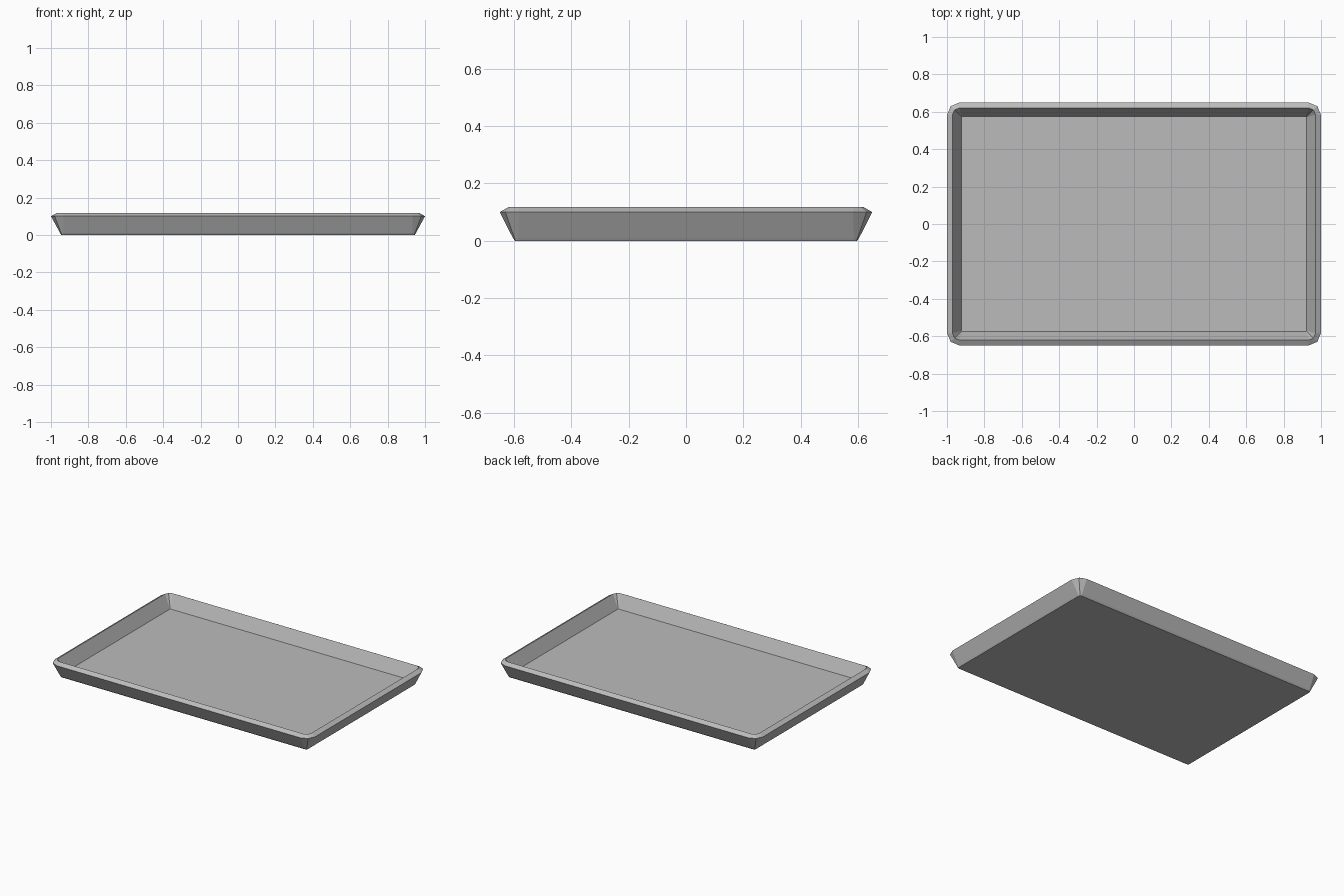
import bpy, bmesh
from math import cos, sin, pi

old = bpy.data.objects.get("Cube")
if old:
    bpy.data.objects.remove(old, do_unlink=True)

metal = bpy.data.materials.new("grey metal")
metal.use_nodes = True
grey = (0.5, 0.5, 0.5, 1)
metal.diffuse_color = grey
metal.node_tree.nodes["Principled BSDF"].inputs["Base Color"].default_value = grey

SEGMENTS = 2  # facets per corner


def ring(bm, hx, hy, z, r):
    """Rectangle with faceted round corners, counter-clockwise."""
    verts = []
    for i, (sx, sy) in enumerate([(1, 1), (-1, 1), (-1, -1), (1, -1)]):
        for k in range(SEGMENTS + 1):
            a = (i + k / SEGMENTS) * pi / 2
            verts.append(bm.verts.new((sx * (hx - r) + r * cos(a),
                                       sy * (hy - r) + r * sin(a), z)))
    return verts


# Half width, half depth, height, corner radius: underside to inner floor
sections = [
    (0.945, 0.597, 0.0, 0.01),    # underside
    (0.951, 0.604, 0.01, 0.018),  # foot edge
    (1.0, 0.65, 0.10, 0.068),     # outer rim
    (0.97, 0.62, 0.117, 0.035),   # rim ridge
    (0.922, 0.574, 0.03, 0.004),  # inner floor
]

# Tray
bm = bmesh.new()
rings = [ring(bm, *s) for s in sections]
for low, high in zip(rings, rings[1:]):
    n = len(low)
    for i in range(n):
        j = (i + 1) % n
        bm.faces.new((low[i], low[j], high[j], high[i]))
bm.faces.new(rings[0][::-1])
bm.faces.new(rings[-1])
bmesh.ops.recalc_face_normals(bm, faces=bm.faces)

mesh = bpy.data.meshes.new("tray")
bm.to_mesh(mesh)
bm.free()
mesh.materials.append(metal)
tray = bpy.data.objects.new("tray", mesh)
bpy.context.collection.objects.link(tray)
